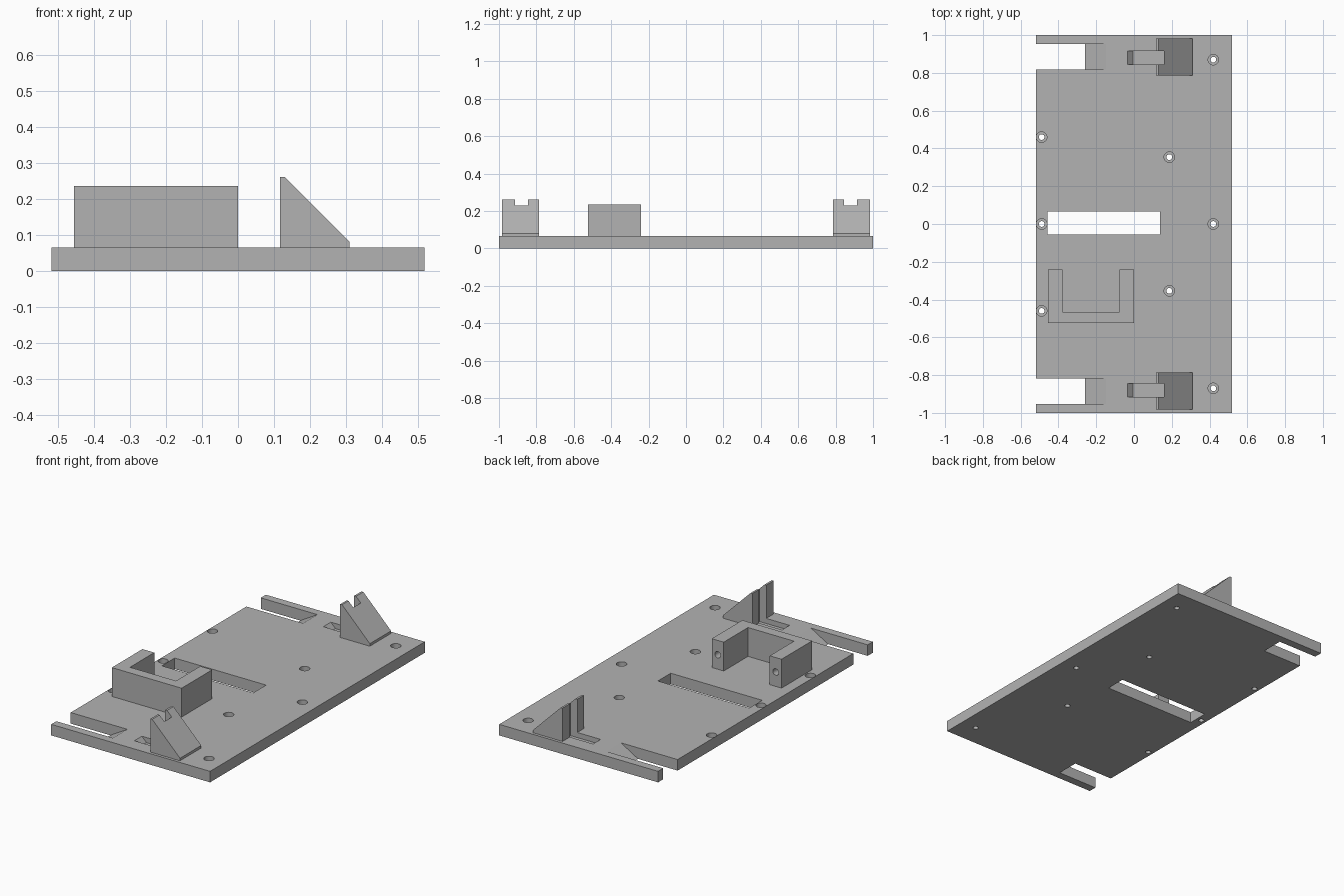
import bpy, bmesh
from mathutils import Matrix

cube = bpy.data.objects.get("Cube")
if cube:
    bpy.data.objects.remove(cube, do_unlink=True)

TOP = 0.065  # upper surface of the plate

grey = bpy.data.materials.new("plain grey")
grey.use_nodes = True
COLOUR = (0.45, 0.45, 0.45, 1)
grey.diffuse_color = COLOUR
grey.node_tree.nodes["Principled BSDF"].inputs["Base Color"].default_value = COLOUR


def make_object(name, bm):
    bmesh.ops.recalc_face_normals(bm, faces=bm.faces)
    mesh = bpy.data.meshes.new(name)
    bm.to_mesh(mesh)
    bm.free()
    mesh.materials.append(grey)
    obj = bpy.data.objects.new(name, mesh)
    bpy.context.collection.objects.link(obj)
    return obj


def prism(name, profile, lo, hi, axis="Y"):
    """Extrude a flat profile: (x, z) along Y, or (x, y) along Z."""
    def place(a, b, c):
        return (a, c, b) if axis == "Y" else (a, b, c)
    bm = bmesh.new()
    face = bm.faces.new([bm.verts.new(place(a, b, lo)) for a, b in profile])
    new = bmesh.ops.extrude_face_region(bm, geom=[face])["geom"]
    verts = [g for g in new if isinstance(g, bmesh.types.BMVert)]
    bmesh.ops.translate(bm, vec=place(0, 0, hi - lo), verts=verts)
    return make_object(name, bm)


def box(name, x0, x1, y0, y1, z0, z1):
    return prism(name, [(x0, y0), (x1, y0), (x1, y1), (x0, y1)], z0, z1, "Z")


def cylinder(name, centre, radius, depth, axis="Z"):
    bm = bmesh.new()
    matrix = Matrix.Translation(centre)
    if axis == "Y":
        matrix = matrix @ Matrix.Rotation(1.5707963, 4, "X")
    bmesh.ops.create_cone(bm, cap_ends=True, segments=32, radius1=radius,
                          radius2=radius, depth=depth, matrix=matrix)
    return make_object(name, bm)


def cut(target, cutter):
    cutter.hide_render = True
    mod = target.modifiers.new("cut", "BOOLEAN")
    mod.operation = "DIFFERENCE"
    mod.solver = "EXACT"
    mod.object = cutter
    bpy.context.view_layer.objects.active = target
    bpy.ops.object.modifier_apply(modifier=mod.name)
    bpy.data.objects.remove(cutter, do_unlink=True)


# Base plate with its long central slot
plate = box("base_plate", -0.518, 0.518, -1, 1, 0, TOP)
cut(plate, box("slot_cutter", -0.458, 0.138, -0.055, 0.065, -0.1, 0.2))

# Counterbored screw holes
for x, y in [(-0.489, 0.46), (-0.489, 0), (-0.489, -0.46), (0.187, 0.354),
             (0.187, -0.354), (0.42, 0.87), (0.42, 0), (0.42, -0.87)]:
    cut(plate, cylinder("bore_cutter", (x, y, TOP), 0.028, 0.06))
    cut(plate, cylinder("hole_cutter", (x, y, 0), 0.015, 0.3))

for side, name in ((-1, "front"), (1, "back")):
    def span(a, b):
        return sorted((side * a, side * b))

    # Edge notch that ends in a ramp, and the pocket running into the wedge
    ramp = [(-0.6, -0.02), (-0.26, -0.02), (-0.26, 0), (-0.148, TOP),
            (-0.148, 0.1), (-0.6, 0.1)]
    cut(plate, prism("notch_cutter", ramp, *span(0.818, 0.952)))
    pocket = [(-0.035, TOP), (-0.005, 0.035), (0.16, 0.035), (0.16, 0.1), (-0.035, 0.1)]
    cut(plate, prism("pocket_cutter", pocket, *span(0.845, 0.915)))

    # Wedge support with a vertical groove in its upright face
    slope = [(0.117, TOP), (0.31, TOP), (0.31, 0.08), (0.129, 0.261), (0.117, 0.261)]
    wedge = prism(name + "_wedge", slope, *span(0.785, 0.983))
    cut(wedge, box("groove_cutter", 0.05, 0.16, *span(0.845, 0.915), 0, 0.4))

# U-shaped bracket, open towards the back, with a screw hole in each arm
u_shape = [(-0.455, -0.525), (0, -0.525), (0, -0.24), (-0.078, -0.24),
           (-0.078, -0.466), (-0.378, -0.466), (-0.378, -0.24), (-0.455, -0.24)]
bracket = prism("bracket", u_shape, TOP, 0.235, "Z")
for x in (-0.417, -0.039):
    cut(bracket, cylinder("screw_cutter", (x, -0.24, 0.15), 0.019, 0.36, "Y"))
